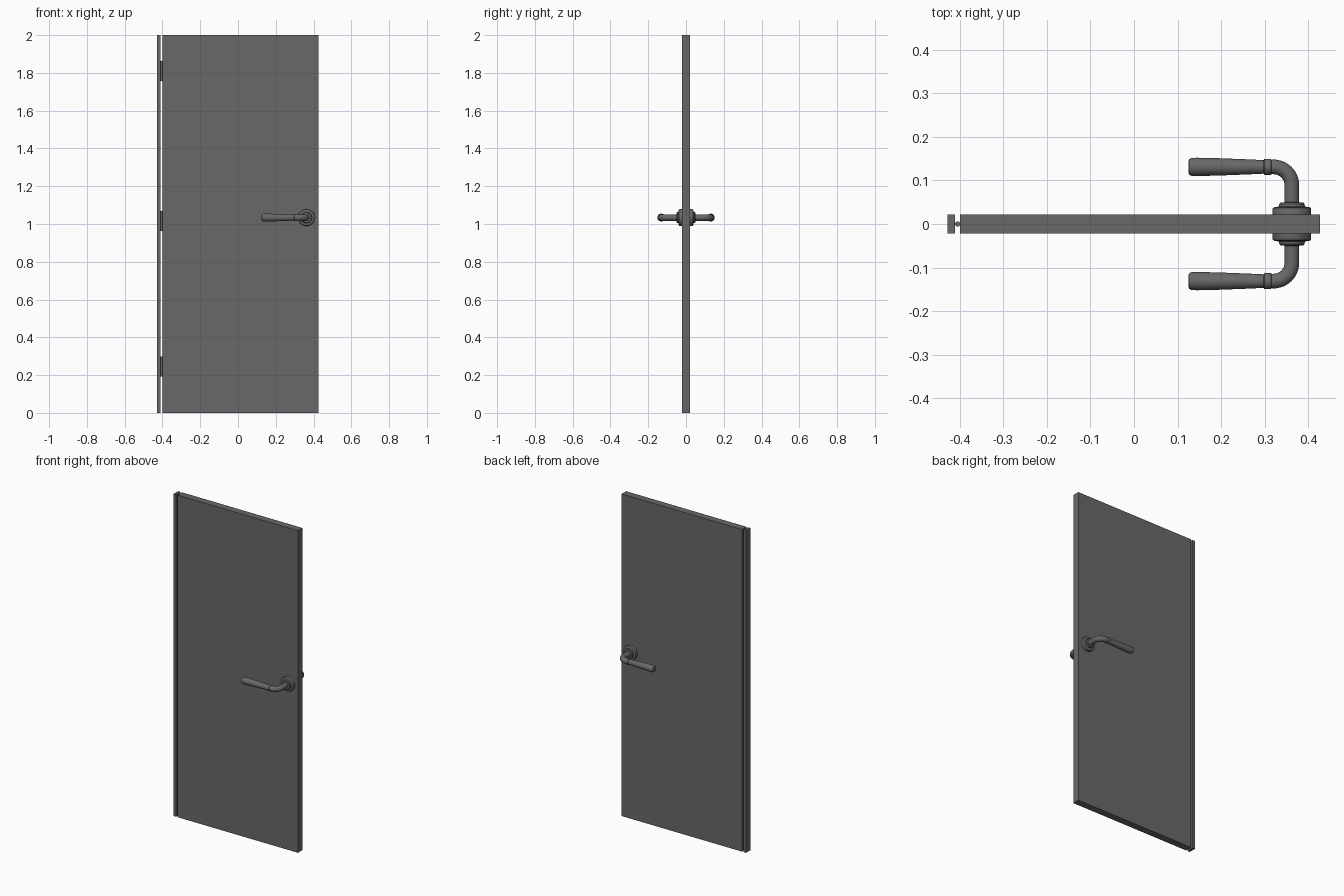
import bpy, bmesh, math
from mathutils import Matrix, Vector

cube = bpy.data.objects.get("Cube")
if cube:
    bpy.data.objects.remove(cube, do_unlink=True)

GREY = (0.14, 0.14, 0.14, 1)
grey = bpy.data.materials.new("dark grey")
grey.diffuse_color = GREY
grey.use_nodes = True
grey.node_tree.nodes["Principled BSDF"].inputs["Base Color"].default_value = GREY

HANDLE_X, HANDLE_Z = 0.362, 1.034
LEVER_Y = 0.131
HALF_THICK = 0.022


def finish(name, bm, smooth=False):
    bmesh.ops.recalc_face_normals(bm, faces=bm.faces)
    mesh = bpy.data.meshes.new(name)
    bm.to_mesh(mesh)
    bm.free()
    mesh.materials.append(grey)
    obj = bpy.data.objects.new(name, mesh)
    bpy.context.collection.objects.link(obj)
    if smooth:
        bpy.ops.object.select_all(action='DESELECT')
        obj.select_set(True)
        bpy.context.view_layer.objects.active = obj
        bpy.ops.object.shade_smooth_by_angle(angle=math.radians(35))
    return obj


def box(name, x0, x1, half_y, z0, z1):
    bm = bmesh.new()
    bmesh.ops.create_cube(bm, size=1)
    bmesh.ops.scale(bm, vec=(x1 - x0, 2 * half_y, z1 - z0), verts=bm.verts)
    bmesh.ops.translate(bm, vec=((x0 + x1) / 2, 0, (z0 + z1) / 2), verts=bm.verts)
    return finish(name, bm)


def tube(name, rings, sides=32):
    """Skin circles given as (centre, direction, radius) and cap both ends."""
    bm = bmesh.new()
    loops = []
    for centre, direction, radius in rings:
        out = Vector((0, 0, 1))
        side = out.cross(direction).normalized()
        angles = [2 * math.pi * i / sides for i in range(sides)]
        loops.append([bm.verts.new(centre + radius * (out * math.cos(a) + side * math.sin(a)))
                      for a in angles])
    for a, b in zip(loops, loops[1:]):
        for i in range(sides):
            j = (i + 1) % sides
            bm.faces.new((a[i], a[j], b[j], b[i]))
    bm.faces.new(loops[0])
    bm.faces.new(loops[-1])
    return finish(name, bm, smooth=True)


def turned(name, start, direction, profile):
    """Lathe a (distance, radius) profile along a horizontal direction."""
    return tube(name, [(start + direction * d, direction, r) for d, r in profile])


# Door leaf and the narrow jamb strip
box("door_panel", -0.399, 0.427, HALF_THICK, 0, 2)
box("jamb_strip", -0.428, -0.41, HALF_THICK, 0, 2)

# Hinges: a pin and a thin leaf bridging the gap
for label, z in (("bottom", 0.245), ("middle", 1.015), ("top", 1.81)):
    bm = bmesh.new()
    bmesh.ops.create_cone(bm, cap_ends=True, segments=20, radius1=0.006, radius2=0.006,
                          depth=0.105, matrix=Matrix.Translation((-0.4045, 0, z)))
    finish(label + "_hinge_pin", bm, smooth=True)
    box(label + "_hinge_leaf", -0.412, -0.397, 0.0015, z - 0.052, z + 0.052)

# Handle set on both faces of the door
for label, s in (("front", -1), ("back", 1)):
    out = Vector((0, s, 0))
    inward = Vector((-1, 0, 0))
    base = Vector((HANDLE_X, 0, HANDLE_Z))

    # Stepped round rose
    turned(label + "_rose", base, out,
           [(0.018, 0.0445), (0.034, 0.0445), (0.037, 0.043), (0.039, 0.039),
            (0.04, 0.03), (0.046, 0.029), (0.049, 0.026), (0.05, 0.016)])

    # Neck with a rounded elbow
    bend, r = 0.042, 0.0168
    rings = [(base + out * 0.045, out, r)]
    pivot = base + out * (LEVER_Y - bend) + inward * bend
    for i in range(13):
        a = math.pi / 2 * i / 12
        heading = out * math.cos(a) + inward * math.sin(a)
        rings.append((pivot + bend * (out * math.sin(a) - inward * math.cos(a)), heading, r))
    rings.append((Vector((0.31, s * LEVER_Y, HANDLE_Z)), inward, 0.0155))
    tube(label + "_handle_neck", rings)

    # Collar ring and flared grip
    lever = Vector((0.316, s * LEVER_Y, HANDLE_Z))
    turned(label + "_handle_collar", lever, inward,
           [(0, 0.0155), (0.002, 0.018), (0.005, 0.0185), (0.014, 0.0185),
            (0.017, 0.018), (0.019, 0.0155)])
    turned(label + "_handle_grip", lever, inward,
           [(0.017, 0.0155), (0.06, 0.0175), (0.12, 0.0198), (0.17, 0.021),
            (0.182, 0.0208), (0.187, 0.0195), (0.19, 0.017), (0.191, 0.012)])
